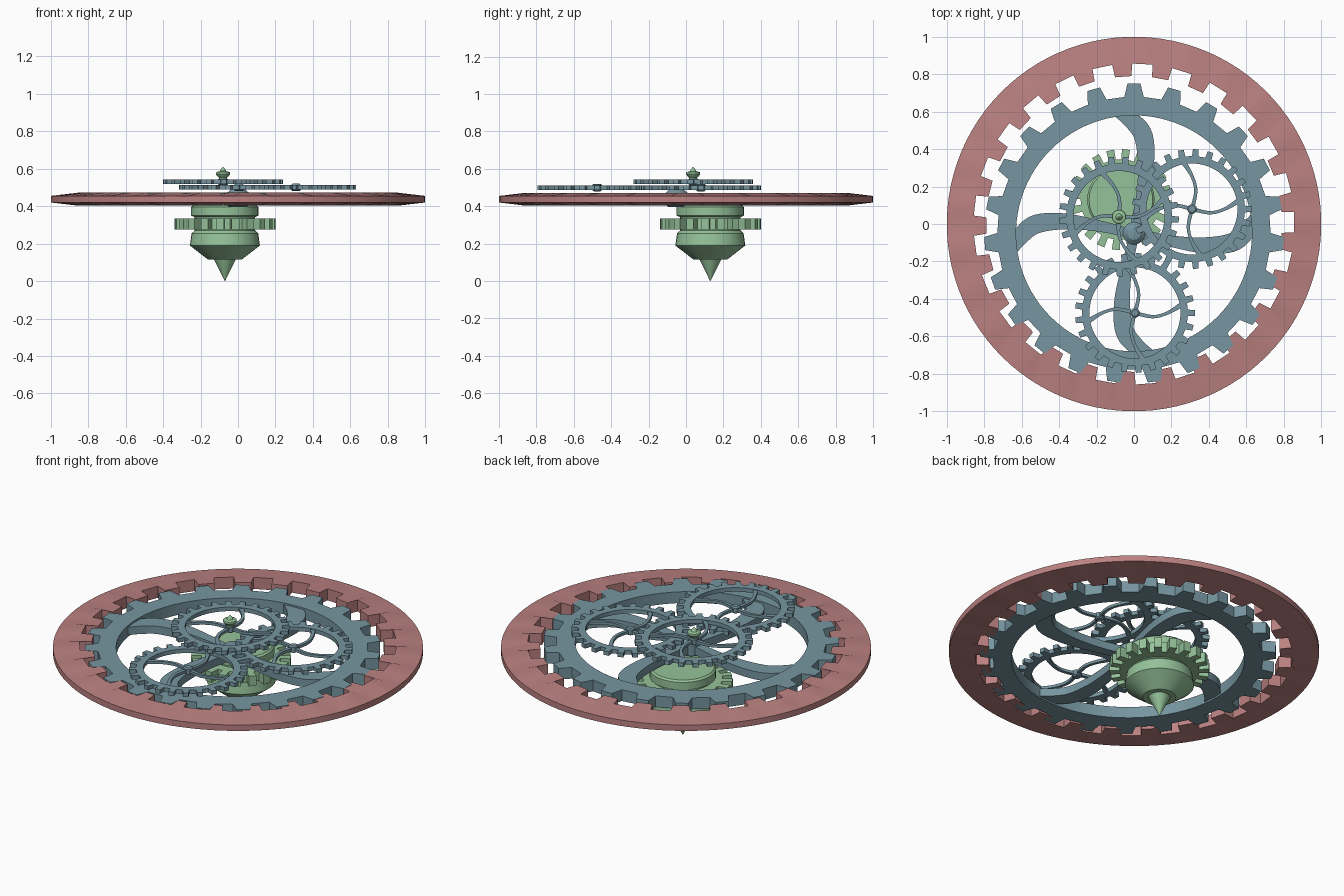
import bpy, bmesh
from math import sin, cos, pi, radians

if "Cube" in bpy.data.objects:
    bpy.data.objects.remove(bpy.data.objects["Cube"])


def material(name, rgb):
    m = bpy.data.materials.new(name)
    m.diffuse_color = (*rgb, 1)
    m.use_nodes = True
    m.node_tree.nodes["Principled BSDF"].inputs["Base Color"].default_value = m.diffuse_color
    return m


RED = material("rose", (0.50, 0.22, 0.22))
BLUE = material("slate_blue", (0.18, 0.30, 0.35))
GREEN = material("sage_green", (0.30, 0.54, 0.32))


def finish(name, bm, mat, loc=(0, 0, 0)):
    bmesh.ops.recalc_face_normals(bm, faces=bm.faces)
    me = bpy.data.meshes.new(name)
    bm.to_mesh(me)
    bm.free()
    ob = bpy.data.objects.new(name, me)
    bpy.context.collection.objects.link(ob)
    ob.location = loc
    me.materials.append(mat)
    bpy.context.view_layer.objects.active = ob
    ob.select_set(True)
    bpy.ops.object.shade_smooth_by_angle(angle=radians(30))
    ob.select_set(False)
    return ob


def toothed_ring(bm, n, plain, root, tip, z0, z1, phase, tip_w, root_w, plain_z=None):
    """Ring with a plain circle on one side and n teeth on the other."""
    p0, p1 = plain_z or (z0, z1)
    cols = []
    for i in range(n):
        c = phase + i * 2 * pi / n
        h = pi / n
        for r, a in ((root, -root_w), (tip, -tip_w), (tip, tip_w), (root, root_w)):
            # the plain circle stays evenly divided
            ang = c + a * h
            k = len(cols) % 4
            pa = c + (-0.75 + 0.5 * k) * h
            pts = [(r, ang, z0), (r, ang, z1), (plain, pa, p1), (plain, pa, p0)]
            cols.append([bm.verts.new((q * cos(t), q * sin(t), z)) for q, t, z in pts])
    for i in range(len(cols)):
        a, b = cols[i], cols[(i + 1) % len(cols)]
        for j in range(4):
            k = (j + 1) % 4
            bm.faces.new((a[j], b[j], b[k], a[k]))


def smooth_path(pts, steps=5):
    """Catmull-Rom through (x, y, width) points."""
    p = [pts[0]] + pts + [pts[-1]]
    out = []
    for i in range(1, len(p) - 2):
        for s in range(steps):
            t = s / steps
            out.append(tuple(0.5 * (2 * b + (c - a) * t + (2 * a - 5 * b + 4 * c - d) * t * t
                             + (3 * b - a - 3 * c + d) * t ** 3)
                             for a, b, c, d in zip(*p[i - 1:i + 3])))
    return out + [pts[-1]]


def spoke(bm, pts, z0, z1, rot):
    path = smooth_path(pts)
    cols = []
    for i, (x, y, w) in enumerate(path):
        ax, ay, _ = path[max(i - 1, 0)]
        bx, by, _ = path[min(i + 1, len(path) - 1)]
        l = ((bx - ax) ** 2 + (by - ay) ** 2) ** 0.5
        nx, ny = -(by - ay) / l * w / 2, (bx - ax) / l * w / 2
        col = []
        for s, z in ((1, z0), (1, z1), (-1, z1), (-1, z0)):
            u, v = x + s * nx, y + s * ny
            col.append(bm.verts.new((u * cos(rot) - v * sin(rot), u * sin(rot) + v * cos(rot), z)))
        cols.append(col)
    for a, b in zip(cols, cols[1:]):
        for j in range(4):
            k = (j + 1) % 4
            bm.faces.new((a[j], b[j], b[k], a[k]))
    bm.faces.new(cols[0])
    bm.faces.new(cols[-1])


def lathe(bm, profile, seg=32):
    """Closed turned body from (radius, z) points, capped at both ends."""
    rings = []
    for r, z in profile:
        rings.append([bm.verts.new((r * cos(2 * pi * i / seg), r * sin(2 * pi * i / seg), z))
                      for i in range(seg)])
    for a, b in zip(rings, rings[1:]):
        for i in range(seg):
            j = (i + 1) % seg
            bm.faces.new((a[i], a[j], b[j], b[i]))
    bm.faces.new(rings[0])
    bm.faces.new(rings[-1])


# Outer ring with inward teeth, thinner at the rim
bm = bmesh.new()
toothed_ring(bm, 25, 1.0, 0.857, 0.79, 0.403, 0.472, pi / 2 - radians(3 + 7.2),
             0.44, 0.50, plain_z=(0.42, 0.455))
finish("outer_ring", bm, RED)

# Large offset gear with four sickle spokes
bm = bmesh.new()
toothed_ring(bm, 23, 0.63, 0.73, 0.80, 0.405, 0.472, pi / 2, 0.32, 0.52)
finish("large_gear_rim", bm, BLUE, (0, -0.05, 0))
bm = bmesh.new()
sickle = [(0, 0.02, 0.05), (0.04, 0.19, 0.06), (0.064, 0.37, 0.085),
          (0.05, 0.52, 0.10), (-0.01, 0.60, 0.09), (-0.10, 0.655, 0.05)]
for i in range(4):
    spoke(bm, sickle, 0.415, 0.462, i * pi / 2)
finish("large_gear_spokes", bm, BLUE, (0, -0.05, 0))
bm = bmesh.new()
lathe(bm, [(0.045, 0.395), (0.06, 0.41), (0.06, 0.47), (0.035, 0.492), (0.02, 0.495)], 24)
finish("large_gear_hub", bm, BLUE, (0, -0.05, 0))

# Three small gears with S-shaped spokes
wave = [(0, 0, 0.022), (0.095, -0.02, 0.018), (0.175, 0.0, 0.018), (0.258, 0.05, 0.03)]
small = [("upper_gear", -0.08, 0.04, 0.53, 0.2),
         ("right_gear", 0.31, 0.08, 0.50, 0.0),
         ("front_gear", 0.005, -0.475, 0.50, 0.0)]
for name, x, y, z, rot in small:
    bm = bmesh.new()
    toothed_ring(bm, 25, 0.243, 0.283, 0.32, -0.012, 0.012, rot, 0.38, 0.50)
    for i in range(4):
        spoke(bm, wave, -0.008, 0.008, rot + i * pi / 2)
    lathe(bm, [(0.018, -0.02), (0.026, -0.014), (0.026, 0.014), (0.018, 0.02)], 16)
    finish(name, bm, BLUE, (x, y, z))

# Finial on the upper gear
bm = bmesh.new()
lathe(bm, [(0.022, 0.54), (0.022, 0.553), (0.03, 0.56), (0.038, 0.572), (0.036, 0.582),
           (0.018, 0.587), (0.012, 0.597), (0.001, 0.61)], 20)
finish("finial", bm, GREEN, (-0.08, 0.038, 0))

# Pointed weight with a toothed collar
bm = bmesh.new()
lathe(bm, [(0.001, 0.0), (0.058, 0.115), (0.09, 0.115), (0.187, 0.19), (0.178, 0.255),
           (0.162, 0.27), (0.162, 0.342), (0.18, 0.35), (0.18, 0.395), (0.17, 0.405)], 32)
finish("pointed_weight", bm, GREEN, (-0.07, 0.13, 0))
bm = bmesh.new()
toothed_ring(bm, 20, 0.15, 0.215, 0.27, 0.275, 0.335, pi / 2 - 0.1, 0.50, 0.56)
finish("weight_collar_gear", bm, GREEN, (-0.07, 0.13, 0))
